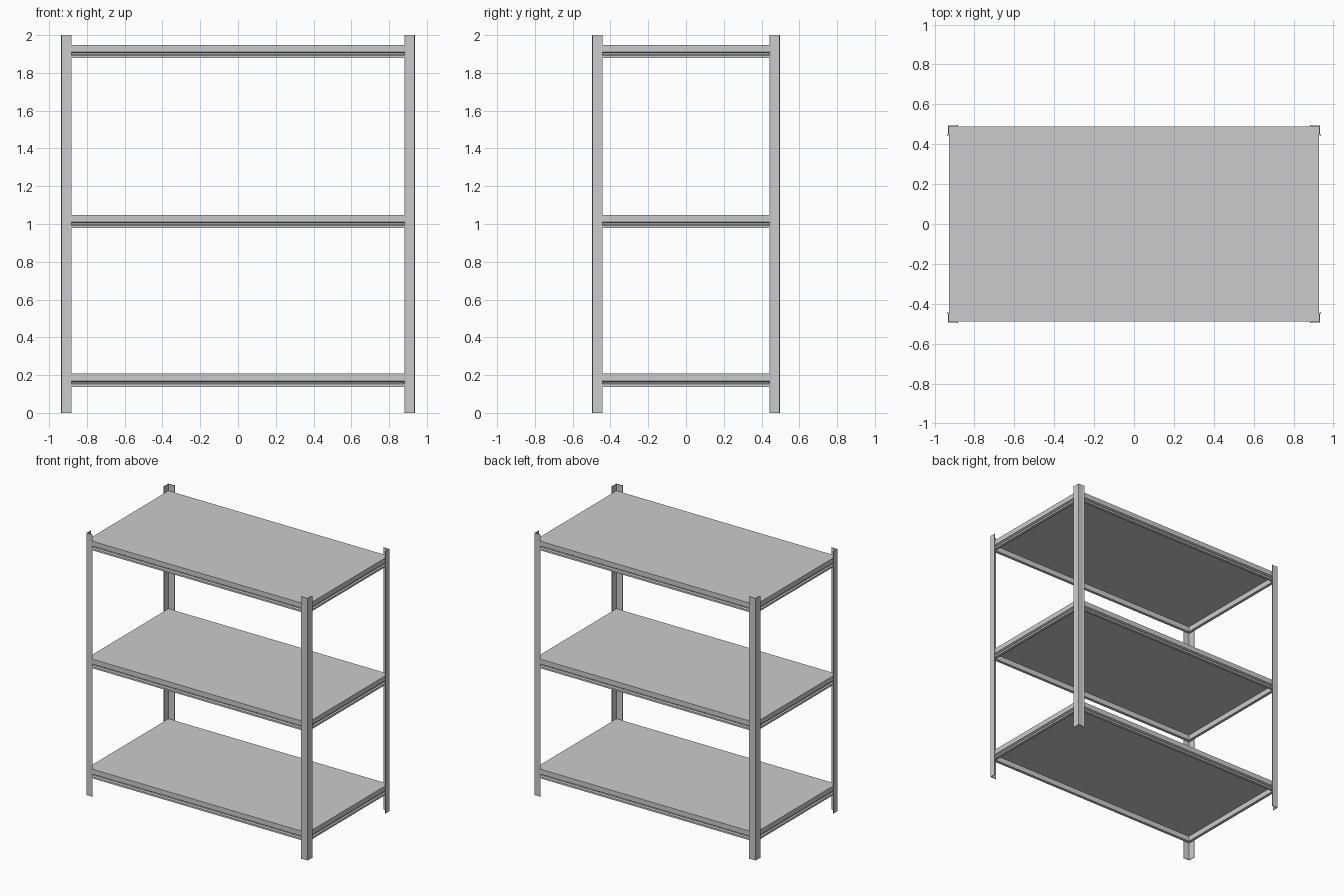
import bpy, bmesh

if "Cube" in bpy.data.objects:
    bpy.data.objects.remove(bpy.data.objects["Cube"])

HX, HY = 0.934, 0.494      # outer half sizes at the posts
T, LEG = 0.005, 0.052      # sheet thickness and post leg width


def finish(bm, name):
    bmesh.ops.recalc_face_normals(bm, faces=bm.faces)
    me = bpy.data.meshes.new(name)
    bm.to_mesh(me)
    bm.free()
    ob = bpy.data.objects.new(name, me)
    bpy.context.collection.objects.link(ob)
    return ob


# Corner posts: thin angle profile with slightly flared edges
def post(name, sx, sy):
    half = [(0, 0), (LEG * 0.8, 0), (LEG, -0.003), (LEG, T - 0.003), (LEG * 0.8, T), (T, T)]
    other = [(b, a) for a, b in reversed(half[1:-1])]
    bm = bmesh.new()
    vs = [bm.verts.new((sx * (HX - a), sy * (HY - b), 0)) for a, b in half + other]
    face = bm.faces.new(vs)
    ext = bmesh.ops.extrude_face_region(bm, geom=[face])
    for v in ext["geom"]:
        if isinstance(v, bmesh.types.BMVert):
            v.co.z = 2.0
    finish(bm, name)


# Concentric rectangles lofted along an (inset, z) profile
def rect_loft(name, profile, hx, hy, z, caps):
    bm = bmesh.new()
    rings = [[bm.verts.new((sx * (hx - d), sy * (hy - d), z + h))
              for sx, sy in ((-1, -1), (1, -1), (1, 1), (-1, 1))] for d, h in profile]
    pairs = list(zip(rings, rings[1:]))
    if caps:
        bm.faces.new(rings[0])
        bm.faces.new(rings[-1])
    else:
        pairs.append((rings[-1], rings[0]))
    for a, b in pairs:
        for i in range(4):
            j = (i + 1) % 4
            bm.faces.new((a[i], a[j], b[j], b[i]))
    return finish(bm, name)


for sx, side in ((-1, "left"), (1, "right")):
    for sy, end in ((-1, "front"), (1, "back")):
        post(f"{end}_{side}_post", sx, sy)

# Grooved beam frames with a board resting on the inner ledge
beam = [(0, -0.005), (0, -0.038), (0.010, -0.044), (0.010, -0.050), (0, -0.056),
        (0, -0.070), (0.022, -0.070), (0.022, -0.030), (0.006, -0.030), (0.006, -0.005)]
board = [(0.0, 0), (0.0, -0.005), (0.006, -0.005), (0.006, -0.030)]
for label, z in (("bottom", 0.208), ("middle", 1.048), ("top", 1.948)):
    rect_loft(f"{label}_beam_frame", beam, HX - T, HY - T, z, False)
    rect_loft(f"{label}_shelf_board", board, HX - T, HY - T, z, True)
